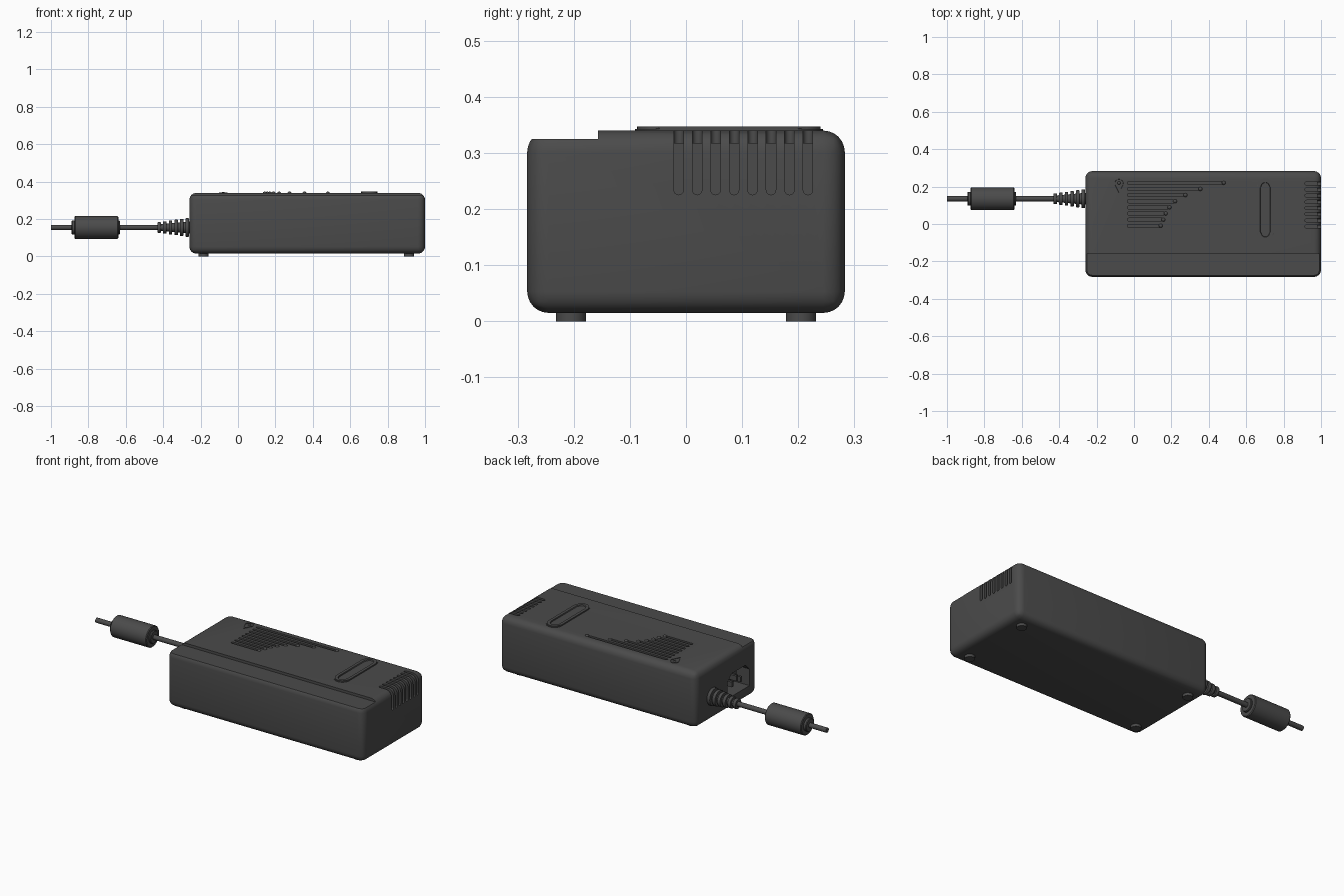
import bpy, bmesh, math
from mathutils import Vector, Matrix

if "Cube" in bpy.data.objects:
    bpy.data.objects.remove(bpy.data.objects["Cube"])

plastic = bpy.data.materials.new("charcoal plastic")
COLOR = (0.07, 0.07, 0.07, 1)
plastic.diffuse_color = COLOR
plastic.use_nodes = True
bsdf = plastic.node_tree.nodes["Principled BSDF"]
bsdf.inputs["Base Color"].default_value = COLOR
bsdf.inputs["Roughness"].default_value = 0.6

TOP = 0.34


def finish(bm, name, smooth=True):
    bmesh.ops.recalc_face_normals(bm, faces=bm.faces)
    mesh = bpy.data.meshes.new(name)
    bm.to_mesh(mesh)
    bm.free()
    mesh.materials.append(plastic)
    ob = bpy.data.objects.new(name, mesh)
    bpy.context.collection.objects.link(ob)
    if smooth:
        select(ob)
        bpy.ops.object.shade_smooth_by_angle(angle=math.radians(35))
    return ob


def select(ob):
    bpy.ops.object.select_all(action='DESELECT')
    ob.select_set(True)
    bpy.context.view_layer.objects.active = ob


def prism(bm, points, low, high, axis='Z'):
    """Extrude a 2D outline: (x, y) along Z, or (y, z) along X. Returns the end face."""
    place = (lambda p, d: (p[0], p[1], d)) if axis == 'Z' else (lambda p, d: (d, p[0], p[1]))
    a = [bm.verts.new(place(p, low)) for p in points]
    b = [bm.verts.new(place(p, high)) for p in points]
    bm.faces.new(a[::-1])
    cap = bm.faces.new(b)
    for i in range(len(a)):
        j = (i + 1) % len(a)
        bm.faces.new((a[i], a[j], b[j], b[i]))
    return cap


def capsule(p, q, r, n=8):
    """Outline of a slot with round ends at p and q."""
    ang = math.atan2(q[1] - p[1], q[0] - p[0])
    pts = []
    for c, start in ((q, ang - math.pi / 2), (p, ang + math.pi / 2)):
        pts += [(c[0] + r * math.cos(start + math.pi * i / n),
                 c[1] + r * math.sin(start + math.pi * i / n)) for i in range(n + 1)]
    return pts


def box(bm, x0, x1, y0, y1, z0, z1):
    return prism(bm, [(x0, y0), (x1, y0), (x1, y1), (x0, y1)], z0, z1)


def lathe_x(name, profile, y, z, n=32):
    """Revolve (x, radius) points around a line along X."""
    bm = bmesh.new()
    rings = []
    for x, r in profile:
        rings.append([bm.verts.new((x, y + r * math.cos(2 * math.pi * i / n),
                                    z + r * math.sin(2 * math.pi * i / n))) for i in range(n)])
    for a, b in zip(rings, rings[1:]):
        for i in range(n):
            j = (i + 1) % n
            bm.faces.new((a[i], a[j], b[j], b[i]))
    bm.faces.new(rings[0])
    bm.faces.new(rings[-1])
    return finish(bm, name)


def cut(ob, bm):
    cutter = finish(bm, "cutter", False)
    cutter.hide_render = True
    select(ob)
    mod = ob.modifiers.new("cut", 'BOOLEAN')
    mod.operation, mod.solver, mod.object = 'DIFFERENCE', 'EXACT', cutter
    bpy.ops.object.modifier_apply(modifier=mod.name)
    bpy.data.objects.remove(cutter)


# Rounded case
bm = bmesh.new()
box(bm, -0.26, 1.0, -0.283, 0.283, 0.015, TOP)
bmesh.ops.bevel(bm, geom=bm.edges[:], offset=0.038, segments=6, profile=0.5, affect='EDGES')
case = finish(bm, "case", False)

# Lowered strip along the front edge
bm = bmesh.new()
box(bm, -0.5, 1.2, -0.5, -0.157, 0.325, 0.5)
cut(case, bm)

# Grooves of decreasing length on top, and the top half of the corner vents
groove_ends = [0.48, 0.355, 0.275, 0.22, 0.19, 0.17, 0.157, 0.143]
rows = [0.22 - 0.0328 * i for i in range(8)]
vents = [-0.013 + 0.0329 * i for i in range(8)]
bm = bmesh.new()
for y, end in zip(rows, groove_ends):
    prism(bm, capsule((-0.028, y), (end, y), 0.008), TOP - 0.01, 0.4)
for y in vents:
    prism(bm, capsule((0.922, y), (1.1, y), 0.0085), 0.318, 0.4)
cut(case, bm)

# Side half of the vents
bm = bmesh.new()
for y in vents:
    prism(bm, capsule((y, 0.234), (y, 0.45), 0.0085), 0.98, 1.1, 'X')
cut(case, bm)

# Power inlet recess with two chamfered corners
SY, SZ = -0.11, 0.15
bm = bmesh.new()
prism(bm, [(SY + a, SZ + b) for a, b in
           [(-0.1, -0.066), (0.1, -0.066), (0.1, 0.03), (0.064, 0.066),
            (-0.064, 0.066), (-0.1, 0.03)]], -0.4, -0.14, 'X')
cut(case, bm)
select(case)
bpy.ops.object.shade_smooth_by_angle(angle=math.radians(35))

# Inlet tongue and contact pins
bm = bmesh.new()
prism(bm, [(SY + a, SZ + b) for a, b in
           [(-0.068, -0.038), (0.068, -0.038), (0.068, 0.014), (0.045, 0.038),
            (-0.045, 0.038), (-0.068, 0.014)]], -0.2, -0.139, 'X')
finish(bm, "inlet_tongue", False)
bm = bmesh.new()
for a, b in ((-0.04, -0.008), (0, 0.012), (0.04, -0.008)):
    box(bm, -0.25, -0.19, SY + a - 0.007, SY + a + 0.007, SZ + b - 0.015, SZ + b + 0.015)
finish(bm, "inlet_pins", False)

# Raised dots at the groove ends
bm = bmesh.new()
for y, end in zip(rows, groove_ends):
    bmesh.ops.create_uvsphere(bm, u_segments=16, v_segments=8, radius=0.011,
                              matrix=Matrix.Translation((end, y, TOP - 0.004)))
finish(bm, "groove_dots")

# Raised oblong badge frame with a sunken centre
bm = bmesh.new()
cap = prism(bm, capsule((0.702, -0.047), (0.702, 0.2), 0.044, 16), TOP - 0.01, 0.347)
bmesh.ops.bevel(bm, geom=list(cap.edges), offset=0.004, segments=2, affect='EDGES')
cap = max((f for f in bm.faces if f.normal.z > 0.9 or len(f.verts) > 20),
          key=lambda f: f.calc_center_median().z + 0.001 * len(f.verts))
bmesh.ops.inset_region(bm, faces=[cap], thickness=0.017)
bmesh.ops.inset_region(bm, faces=[cap], thickness=0.002, depth=-0.006)
finish(bm, "oblong_frame")

# Teardrop indicator with a small lamp
bm = bmesh.new()
drop = [(-0.08 + 0.023 * math.cos(t), 0.217 + 0.023 * math.sin(t))
        for t in (math.radians(-30 + 240 * i / 20) for i in range(21))] + [(-0.08, 0.166)]
cap = prism(bm, drop, TOP - 0.01, 0.343)
bmesh.ops.inset_region(bm, faces=[cap], thickness=0.004)
bmesh.ops.inset_region(bm, faces=[cap], thickness=0.001, depth=-0.002)
finish(bm, "indicator_drop")
bm = bmesh.new()
bmesh.ops.create_uvsphere(bm, u_segments=16, v_segments=8, radius=0.01,
                          matrix=Matrix.Translation((-0.08, 0.219, TOP - 0.004)))
finish(bm, "indicator_lamp")

# Round feet
for sx, x in (("right", -0.185), ("left", 0.915)):
    for sy, y in (("front", -0.205), ("back", 0.205)):
        bm = bmesh.new()
        bmesh.ops.create_cone(bm, cap_ends=True, segments=24, radius1=0.027, radius2=0.027,
                              depth=0.025, matrix=Matrix.Translation((x, y, 0.0125)))
        finish(bm, f"foot_{sy}_{sx}")

# Cable, ferrite cylinder and ribbed strain relief
CY, CZ = 0.135, 0.155
lathe_x("cable", [(-1.0, 0.014), (-0.25, 0.014)], CY, CZ, 20)
lathe_x("ferrite_core", [(-0.89, 0.012), (-0.89, 0.034), (-0.886, 0.037), (-0.874, 0.037),
                         (-0.874, 0.057), (-0.87, 0.061), (-0.644, 0.061), (-0.64, 0.057),
                         (-0.64, 0.037), (-0.634, 0.037), (-0.63, 0.034), (-0.63, 0.012)], CY, CZ)
profile = [(-0.43, 0.012)]
for i in range(6):
    x, r = -0.43 + 0.03 * i, 0.029 + 0.0042 * i
    profile += [(x, r - 0.002), (x + 0.003, r), (x + 0.015, r), (x + 0.018, r - 0.002),
                (x + 0.018, r * 0.62), (x + 0.03, r * 0.66)]
lathe_x("strain_relief", profile, CY, CZ)
